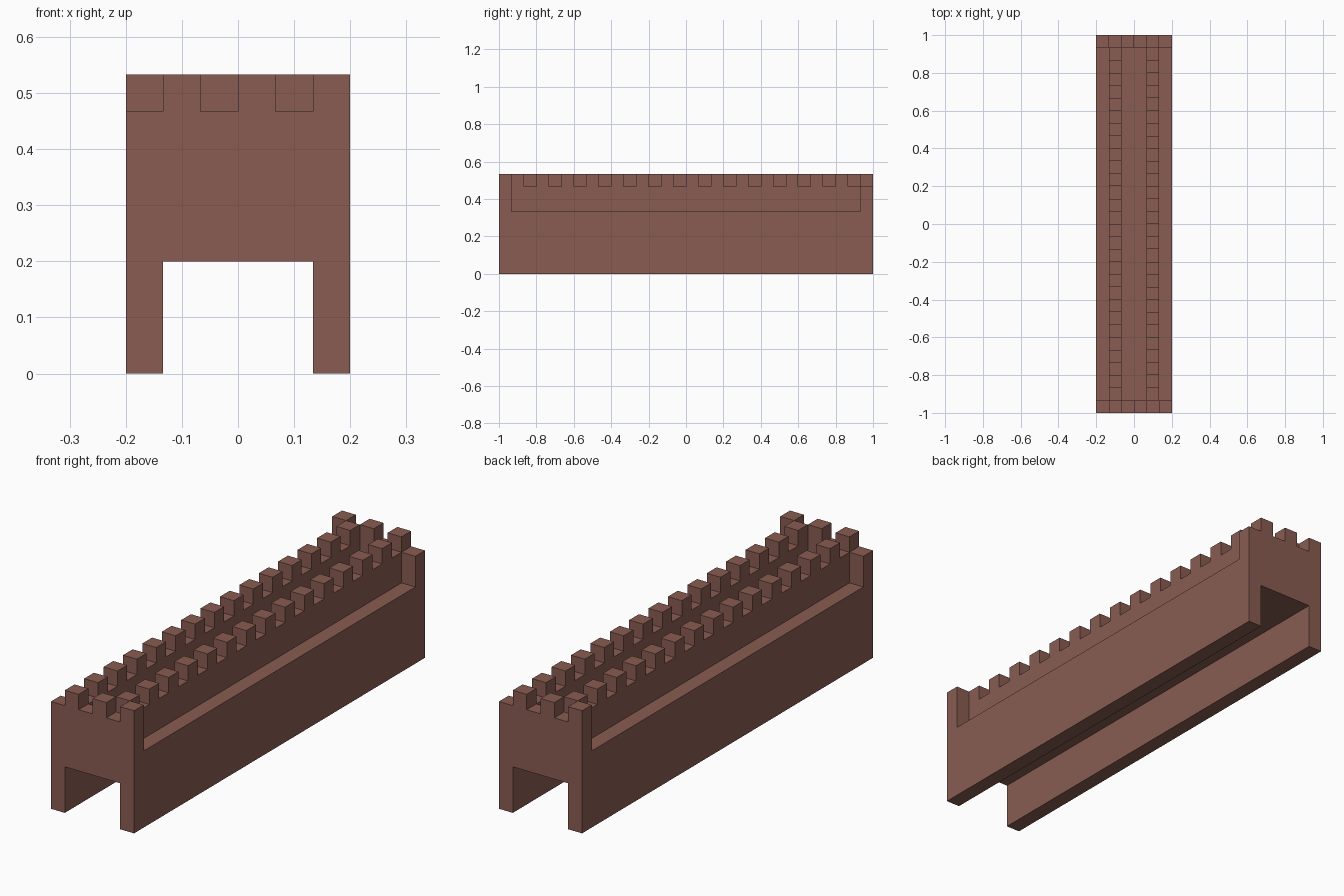
import bpy
import bmesh
from math import pi
from mathutils import Matrix, Vector

if "Cube" in bpy.data.objects:
    bpy.data.objects.remove(bpy.data.objects["Cube"], do_unlink=True)

U = 1 / 15  # one block
LEDGE, WALK, TOP = 5, 7, 8  # heights in blocks

brown = bpy.data.materials.new("reddish brown")
brown.use_nodes = True
colour = (0.25, 0.108, 0.084, 1)
brown.diffuse_color = colour
brown.node_tree.nodes["Principled BSDF"].inputs["Base Color"].default_value = colour


def extrude_profile(name, profile, axis, start, end, turned=False):
    """Extrude a (horizontal, z) outline along x or y; optionally half-turn it."""
    bm = bmesh.new()
    if axis == "y":
        points = [Vector((a, start, z)) for a, z in profile]
        shift = Vector((0, end - start, 0))
    else:
        points = [Vector((start, a, z)) for a, z in profile]
        shift = Vector((end - start, 0, 0))
    face = bm.faces.new([bm.verts.new(p * U) for p in points])
    result = bmesh.ops.extrude_face_region(bm, geom=[face], use_keep_orig=True)
    moved = [g for g in result["geom"] if isinstance(g, bmesh.types.BMVert)]
    bmesh.ops.translate(bm, verts=moved, vec=shift * U)
    if turned:
        bm.transform(Matrix.Rotation(pi, 4, "Z"))
    bmesh.ops.recalc_face_normals(bm, faces=bm.faces[:])
    mesh = bpy.data.meshes.new(name)
    bm.to_mesh(mesh)
    bm.free()
    mesh.materials.append(brown)
    obj = bpy.data.objects.new(name, mesh)
    bpy.context.collection.objects.link(obj)
    return obj


def battlement(start, end, first_raised):
    """Wall outline whose top alternates between raised and low blocks."""
    outline = [(start, LEDGE)]
    for i in range(end - start):
        raised = (i % 2 == 0) == first_raised
        z = TOP if raised else WALK
        outline += [(start + i, z), (start + i + 1, z)]
    return outline + [(end, LEDGE)]


# Base: a deck carried on two long side legs
base = [(-3, 0), (-2, 0), (-2, 3), (2, 3), (2, 0), (3, 0), (3, LEDGE), (-3, LEDGE)]
extrude_profile("base", base, "y", -15, 15)

# Long parapets, set in from the ledges
side = battlement(-14, 14, True)
extrude_profile("left_parapet", side, "x", 1, 2)
extrude_profile("right_parapet", side, "x", 1, 2, turned=True)

# Full-width end walls
end_wall = battlement(-3, 3, False)
extrude_profile("front_wall", end_wall, "y", -15, -14)
extrude_profile("back_wall", end_wall, "y", -15, -14, turned=True)
